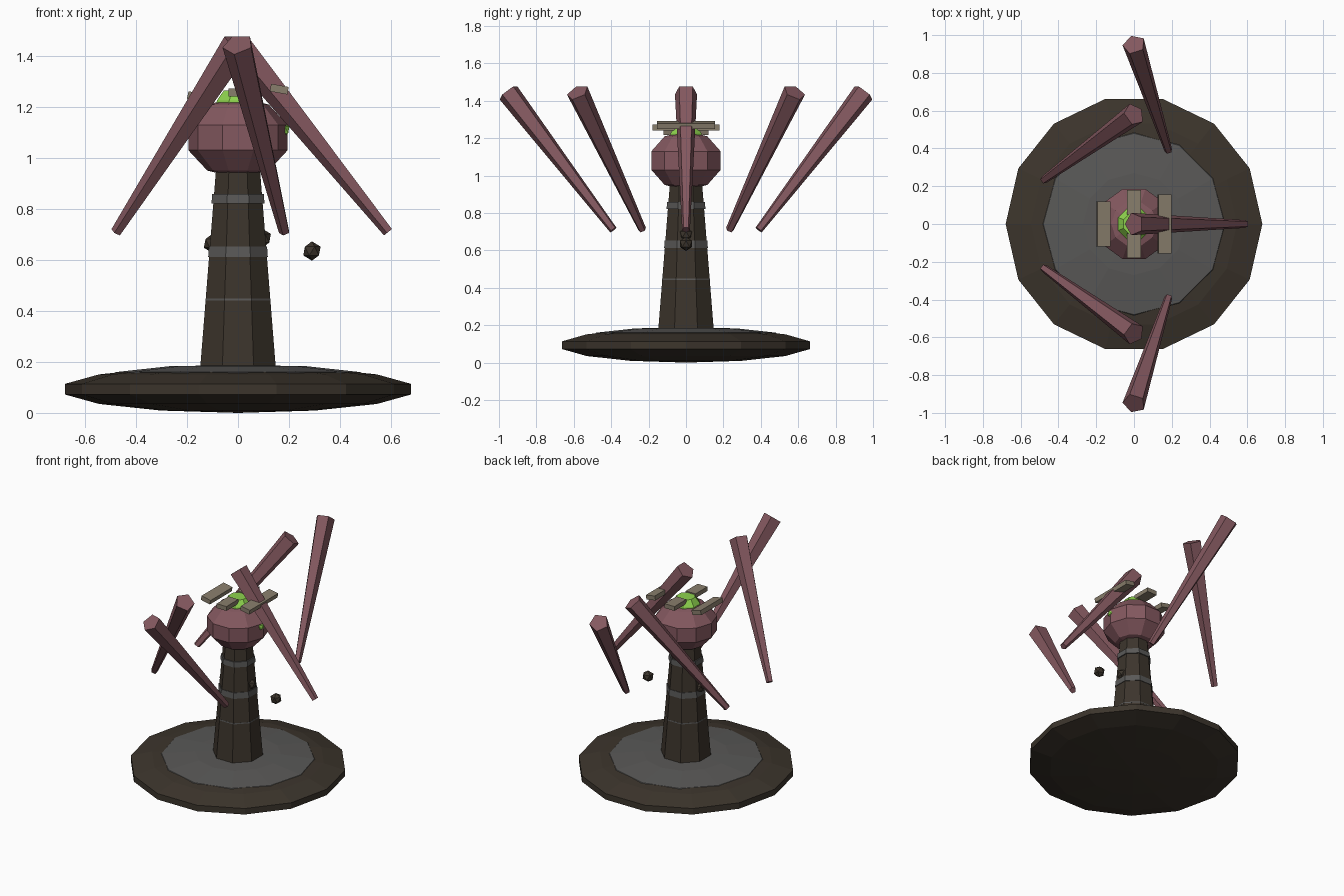
import bpy, bmesh
from math import sin, cos, pi, radians
from mathutils import Matrix, Vector, Euler

cube = bpy.data.objects.get("Cube")
if cube:
    bpy.data.objects.remove(cube, do_unlink=True)


def material(name, r, g, b):
    m = bpy.data.materials.new(name)
    m.use_nodes = True
    m.diffuse_color = (r, g, b, 1)
    m.node_tree.nodes["Principled BSDF"].inputs["Base Color"].default_value = (r, g, b, 1)
    return m


bark = material("dark bark", .045, .035, .025)
stone = material("grey stone", .10, .098, .095)
flesh = material("dusky pink", .23, .098, .115)
bone = material("beige bone", .25, .21, .15)
glow = material("bright green", .27, .65, .075)


def finish(name, bm, mat):
    bmesh.ops.recalc_face_normals(bm, faces=bm.faces)
    mesh = bpy.data.meshes.new(name)
    bm.to_mesh(mesh)
    bm.free()
    mesh.materials.append(mat)
    ob = bpy.data.objects.new(name, mesh)
    bpy.context.collection.objects.link(ob)
    return ob


def loft(name, profile, sides, mat, phase=0.0, matrix=None):
    """Capped flat-faced solid from (radius, height) rings."""
    bm = bmesh.new()
    rings = []
    for r, z in profile:
        angles = [phase + 2 * pi * i / sides for i in range(sides)]
        rings.append([bm.verts.new((r * cos(a), r * sin(a), z)) for a in angles])
    for low, high in zip(rings, rings[1:]):
        for i in range(sides):
            j = (i + 1) % sides
            bm.faces.new((low[i], low[j], high[j], high[i]))
    bm.faces.new(rings[0][::-1])
    bm.faces.new(rings[-1])
    if matrix:
        bm.transform(matrix)
    return finish(name, bm, mat)


def ball_profile(radius, height, centre, steps):
    """Rings of a squashed ball, with tiny rings at the poles."""
    return [(max(radius * sin(pi * k / steps), .001), centre - height * cos(pi * k / steps))
            for k in range(steps + 1)]


def nugget(name, location, radius, mat):
    bm = bmesh.new()
    bmesh.ops.create_icosphere(bm, subdivisions=1, radius=radius,
                               matrix=Matrix.Translation(location))
    return finish(name, bm, mat)


def slab(name, location, size, tilt, mat):
    bm = bmesh.new()
    bmesh.ops.create_cube(bm, size=1)
    bm.transform(Matrix.LocRotScale(Vector(location), Euler([radians(t) for t in tilt]), Vector(size)))
    return finish(name, bm, mat)


# Ground disc with a shallow stone dome
loft("ground_disc", ball_profile(.697, .093, .093, 7), 14, bark)
loft("stone_dome", [(.5, .14), (.48, .16), (.27, .183), (.001, .188)], 12, stone)

# Trunk and its stone bands
loft("trunk", [(.161, .17), (.092, .97)], 8, bark, pi / 8)
for name, r, z, half in (("lower_band", .138, .445, .004),
                         ("middle_band", .125, .632, .02),
                         ("upper_band", .111, .84, .018)):
    loft(name, [(r + half * .08, z - half), (r - half * .08, z + half)], 8, stone, pi / 8)

# Dark knots beside the trunk
for name, x, z in (("left_knot", .095, .685), ("right_knot", -.1, .665), ("loose_knot", .29, .635)):
    nugget(name, (x, 0, z), .038, bark)

# Head, glowing core and side glow
loft("head", ball_profile(.205, .16, 1.08, 5), 10, flesh)
loft("glowing_core", [(.095, 1.17), (.09, 1.225), (.06, 1.265)], 8, glow, pi / 8)
nugget("side_glow", (.175, -.01, 1.11), .03, glow)

# Beige slabs around the core
slab("right_slab", (-.163, 0, 1.24), (.07, .24, .03), (0, 12, 0), bone)
slab("left_slab", (.162, 0, 1.27), (.07, .31, .03), (0, 10, 0), bone)
for name, side in (("front_slab", -1), ("back_slab", 1)):
    slab(name, (0, side * .115, 1.257), (.075, .13, .03), (0, 0, 0), bone)

# Five tapered limbs, each heading a fifth of a turn further round
for k, y in enumerate((0, .95, -.58, .58, -.95)):
    turn = (0, -1, 2, -2, 1)[k] * 2 * pi / 5
    heading = Vector((cos(turn), sin(turn), 0))
    thick_end = Vector((0, y, 1.445))
    thin_end = thick_end + heading * .59 - Vector((0, 0, .735))
    axis = (thick_end - thin_end).normalized()
    across = Vector((-sin(turn), cos(turn), 0))
    under = across.cross(axis)
    if under.z > 0:
        under.negate()
    basis = Matrix((under, axis.cross(under), axis)).transposed().to_4x4()
    length = (thick_end - thin_end).length
    loft("limb_%d" % (k + 1), [(.022, 0), (.062, length)], 5, flesh, 0,
         Matrix.Translation(thin_end) @ basis)
